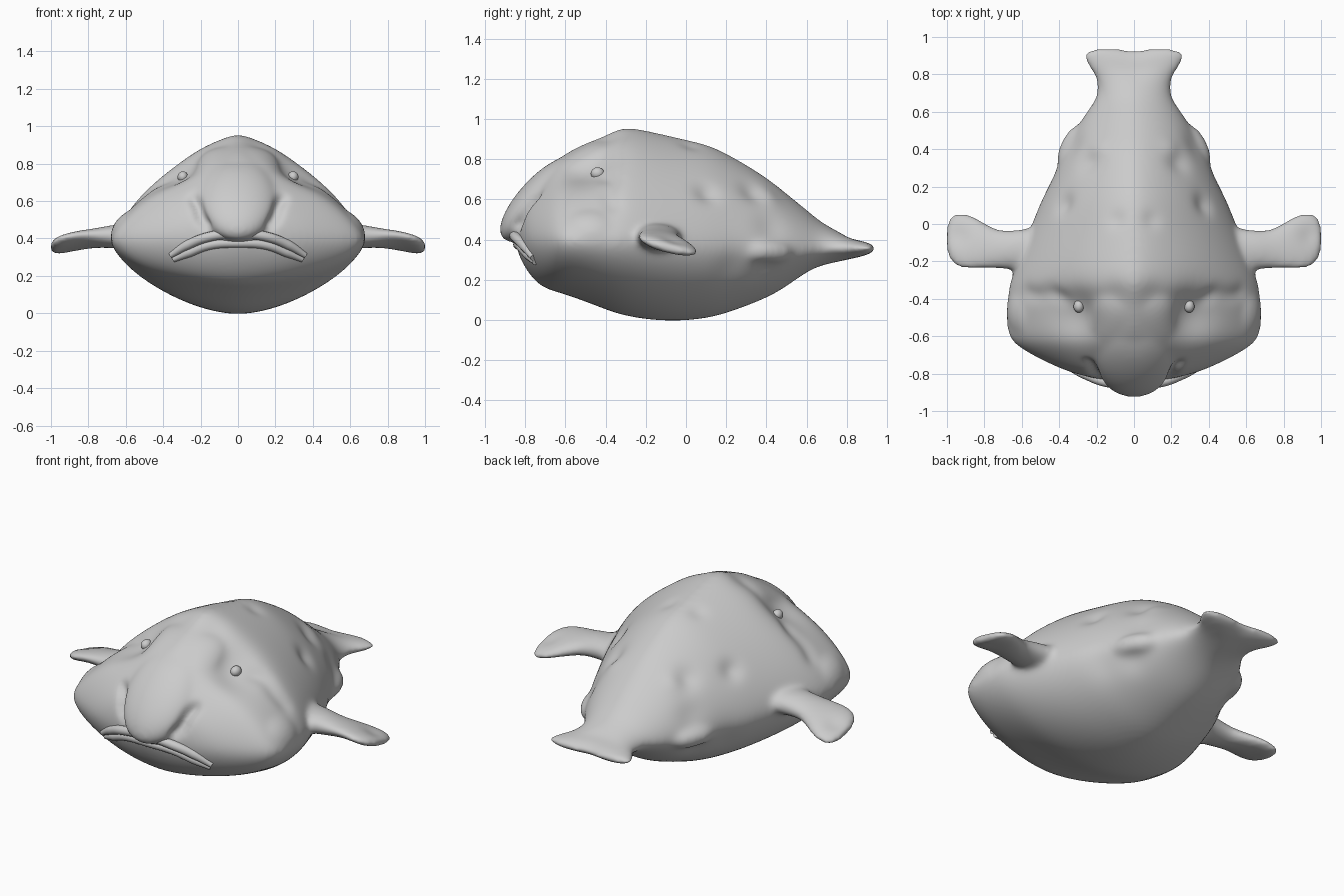
import bpy, bmesh, math
from mathutils import Vector, Matrix

if "Cube" in bpy.data.objects:
    bpy.data.objects.remove(bpy.data.objects["Cube"])

N = 32


def finish(name, bm):
    bmesh.ops.recalc_face_normals(bm, faces=bm.faces)
    me = bpy.data.meshes.new(name)
    bm.to_mesh(me)
    bm.free()
    ob = bpy.data.objects.new(name, me)
    bpy.context.collection.objects.link(ob)
    return ob


def activate(ob):
    bpy.ops.object.select_all(action='DESELECT')
    ob.select_set(True)
    bpy.context.view_layer.objects.active = ob


def modify(ob, kind, **props):
    m = ob.modifiers.new(kind, kind)
    for k, v in props.items():
        setattr(m, k, v)
    activate(ob)
    bpy.ops.object.modifier_apply(modifier=m.name)


def loft(name, rings):
    bm = bmesh.new()
    vs = [[bm.verts.new(p) for p in r] for r in rings]
    for a, b in zip(vs, vs[1:]):
        for i in range(N):
            j = (i + 1) % N
            bm.faces.new((a[i], a[j], b[j], b[i]))
    bm.faces.new(vs[0])
    bm.faces.new(vs[-1])
    ob = finish(name, bm)
    modify(ob, 'SUBSURF', levels=2)
    return ob


def ellipsoid(name, loc, radii, rot=None):
    bm = bmesh.new()
    bmesh.ops.create_uvsphere(bm, u_segments=32, v_segments=20, radius=1)
    m = Matrix.Translation(loc) @ (rot or Matrix()) @ Matrix.Diagonal((*radii, 1))
    bmesh.ops.transform(bm, matrix=m, verts=bm.verts)
    return finish(name, bm)


def spow(v, e):
    return math.copysign(abs(v) ** e, v)


# body: y, half width, bottom z, top z, widest z, top roundness
sections = [
    (-.85, .05, .38, .50, .43, 1.9), (-.835, .17, .33, .54, .42, 1.8),
    (-.80, .33, .255, .62, .41, 1.7), (-.75, .45, .19, .68, .40, 1.6),
    (-.70, .55, .155, .74, .40, 1.5), (-.65, .635, .14, .80, .40, 1.42),
    (-.60, .68, .125, .84, .40, 1.38), (-.50, .69, .09, .885, .40, 1.35),
    (-.40, .682, .05, .92, .40, 1.36), (-.32, .672, .022, .97, .40, 1.40),
    (-.20, .63, 0, .948, .39, 1.46), (-.05, .57, -.01, .912, .38, 1.5),
    (.10, .51, .005, .88, .37, 1.52), (.20, .465, .03, .835, .36, 1.55),
    (.40, .375, .105, .715, .35, 1.65), (.50, .32, .165, .63, .35, 1.7),
    (.60, .255, .24, .55, .35, 1.7), (.68, .195, .275, .48, .355, 1.7),
    (.78, .195, .293, .43, .355, 1.8), (.85, .258, .302, .405, .355, 2),
    (.91, .28, .312, .395, .355, 2), (.95, .235, .33, .38, .355, 2)]
rings = []
for y, w, zb, zt, zm, p in sections:
    ring = []
    for i in range(N):
        t = 2 * math.pi * (i + .5) / N
        c, s = math.cos(t), math.sin(t)
        q = p if s > 0 else 1.75
        x = w * spow(c, 2 / q)
        z = zm + (zt - zm if s > 0 else zm - zb) * spow(s, 2 / q)
        notch = .05 * max(0, 1 - abs(x) / .2) if y > .84 else 0
        ring.append((x, y - notch, z))
    rings.append(ring)
body = loft("body", rings)

# drooping nose flowing down from the forehead
parts = [ellipsoid("nose", (0, -.70, .615), (.22, .30, .115),
                   Matrix.Rotation(math.radians(45), 4, 'X')),
         ellipsoid("forehead", (0, -.53, .74), (.27, .27, .105),
                   Matrix.Rotation(math.radians(32), 4, 'X'))]

# pectoral fins (x, y, z, half chord, half thickness), rear fins, cheeks
fin = [(.42, -.14, .41, .13, .07), (.56, -.14, .412, .12, .07),
       (.66, -.14, .412, .105, .065), (.74, -.135, .405, .105, .052),
       (.82, -.105, .395, .135, .044), (.90, -.09, .38, .158, .038),
       (.96, -.085, .365, .152, .036), (.995, -.075, .355, .11, .028),
       (1.007, -.075, .355, .05, .014)]
for s in (1, -1):
    rings = []
    for x, y, z, ry, rz in fin:
        tilt = -math.radians(14) * min(1, max(0, (x - .6) / .2))
        ring = []
        for i in range(N):
            a = 2 * math.pi * i / N
            u, v = ry * math.cos(a), rz * math.sin(a)
            ring.append((s * x, y + u * math.cos(tilt) - v * math.sin(tilt),
                         z + u * math.sin(tilt) + v * math.cos(tilt)))
        rings.append(ring)
    parts.append(loft("pectoral_fin", rings))
    parts.append(ellipsoid("rear_fin", (s * .325, .40, .34), (.075, .145, .07),
                           Matrix.Rotation(s * .42, 4, 'Z')))
    parts.append(ellipsoid("cheek", (s * .47, -.47, .41), (.212, .22, .165)))

# fuse into one soft skin
activate(body)
for p in parts:
    p.select_set(True)
bpy.ops.object.join()
modify(body, 'REMESH', mode='VOXEL', voxel_size=.013)
modify(body, 'SMOOTH', factor=.5, iterations=18)

# dents and bulges: (|x|, y, z), radius, amount along the normal
dabs = [((.31, -.49, .76), .14, -.045), ((.36, .10, .62), .06, -.022),
        ((.24, .34, .64), .07, -.02), ((.20, .40, .62), .06, .01),
        ((.09, .02, .86), .05, -.01), ((.10, -.36, .90), .07, -.008),
        ((0, -.62, .84), .09, -.006), ((.38, .22, .30), .09, -.015),
        ((.36, .40, .24), .08, -.015), ((.32, .42, .46), .08, -.012),
        ((.94, -.06, .40), .06, -.012)]


def crease(pts, radius, amount):
    pts = [Vector(p) for p in pts]
    for a, b in zip(pts, pts[1:]):
        for k in range(4):
            dabs.append((a.lerp(b, k / 4), radius, amount))


# creases beside the nose and behind the eye
crease([(.25, -.75, .635), (.215, -.78, .57), (.20, -.82, .51),
        (.15, -.85, .45)], .028, -.013)
crease([(.36, -.40, .71), (.42, -.36, .68), (.50, -.38, .61),
        (.60, -.36, .54)], .045, -.006)
moves = []
for v in body.data.vertices:
    q = Vector((abs(v.co.x), v.co.y, v.co.z))
    d = sum(amt * math.exp(-(q - Vector(c)).length_squared / (r * r))
            for c, r, amt in dabs)
    moves.append(v.co + v.normal * d)
for v, co in zip(body.data.vertices, moves):
    v.co = co
modify(body, 'SMOOTH', factor=.5, iterations=4)


# downturned lips
def lip(name, half, radius):
    pts = [(-x, y, z) for x, y, z in reversed(half[1:])] + half
    cu = bpy.data.curves.new(name, 'CURVE')
    cu.dimensions = '3D'
    cu.bevel_depth = radius
    cu.bevel_resolution = 4
    cu.use_fill_caps = True
    sp = cu.splines.new('BEZIER')
    sp.bezier_points.add(len(pts) - 1)
    for i, (bp, p) in enumerate(zip(sp.bezier_points, pts)):
        bp.co = p
        bp.handle_left_type = bp.handle_right_type = 'AUTO'
        bp.radius = .6 if i in (0, len(pts) - 1) else 1
    ob = bpy.data.objects.new(name, cu)
    bpy.context.collection.objects.link(ob)
    activate(ob)
    bpy.ops.object.convert(target='MESH')
    return bpy.context.object


smooth = [body,
          lip("upper_lip", [(0, -.855, .425), (.15, -.845, .41), (.27, -.80, .365),
                            (.36, -.76, .31)], .026),
          lip("lower_lip", [(0, -.835, .375), (.15, -.82, .365), (.26, -.785, .325),
                            (.345, -.75, .288)], .025)]

# small round eyes set on the skin
for s, n in ((1, "eye_right"), (-1, "eye_left")):
    origin = Vector((s * .295, -.44, 2))
    hit, loc, nor, idx = body.ray_cast(origin, Vector((0, 0, -1)))
    z = loc.z if hit else .72
    smooth.append(ellipsoid(n, (s * .295, -.44, z), (.028, .034, .03)))

for ob in smooth:
    activate(ob)
    bpy.ops.object.shade_smooth()
